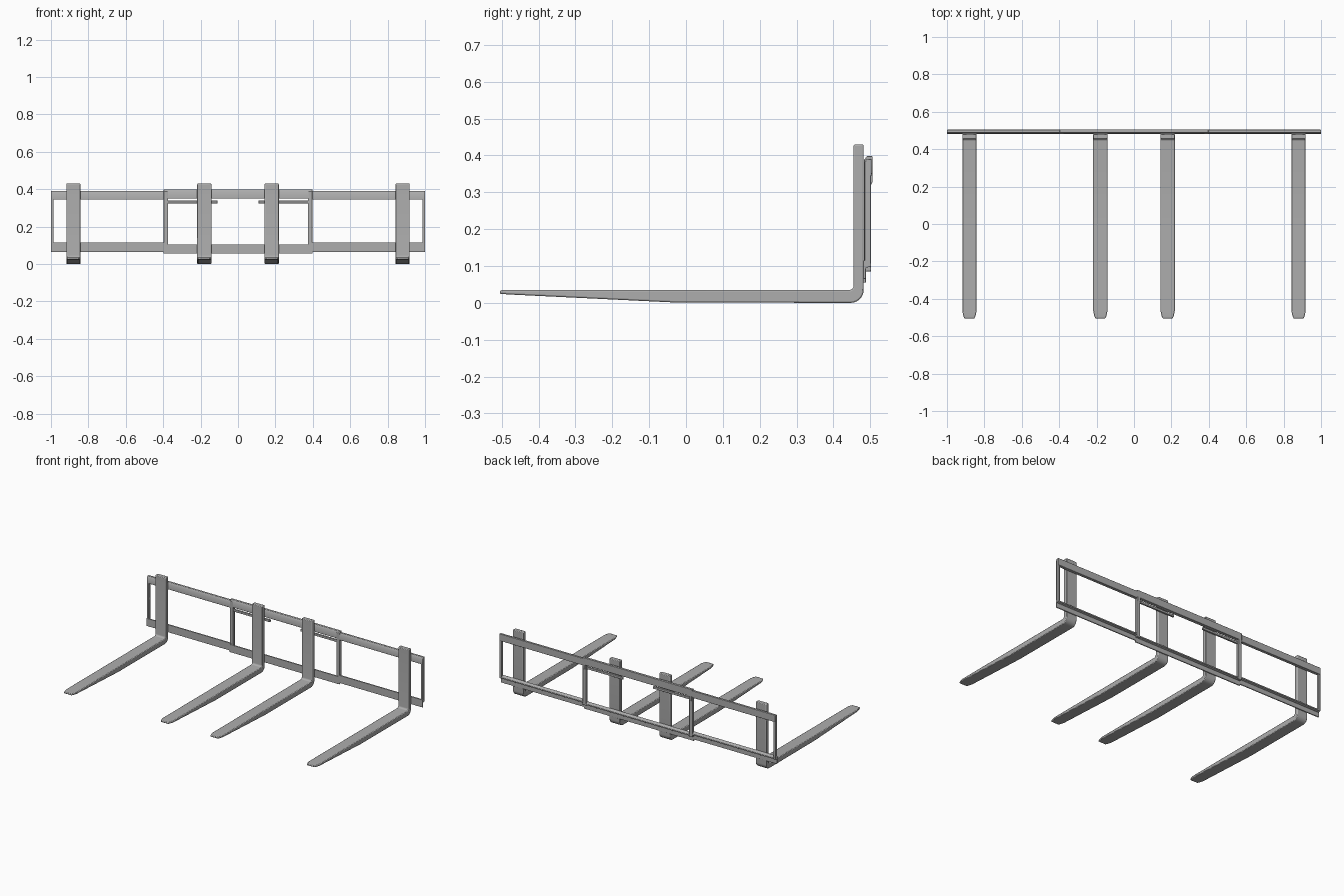
import bpy, bmesh, math

cube = bpy.data.objects.get("Cube")
if cube:
    bpy.data.objects.remove(cube)

steel = bpy.data.materials.new("grey_steel")
steel.use_nodes = True
colour = (0.42, 0.42, 0.42, 1)
steel.diffuse_color = colour
steel.node_tree.nodes["Principled BSDF"].inputs["Base Color"].default_value = colour


def finish(name, bm, bevel, segments=2):
    bmesh.ops.recalc_face_normals(bm, faces=bm.faces)
    mesh = bpy.data.meshes.new(name)
    bm.to_mesh(mesh)
    bm.free()
    mesh.materials.append(steel)
    obj = bpy.data.objects.new(name, mesh)
    bpy.context.collection.objects.link(obj)
    mod = obj.modifiers.new("rounded_edges", 'BEVEL')
    mod.width = bevel
    mod.segments = segments
    mod.limit_method = 'ANGLE'
    mod.angle_limit = math.radians(40)
    bpy.ops.object.select_all(action='DESELECT')
    obj.select_set(True)
    bpy.context.view_layer.objects.active = obj
    bpy.ops.object.shade_smooth_by_angle(angle=math.radians(40))
    return obj


def extrude_x(name, profile, x0, x1, bevel=0.002):
    """Closed (y, z) profile stretched along x."""
    bm = bmesh.new()
    face = bm.faces.new([bm.verts.new((x0, y, z)) for y, z in profile])
    ext = bmesh.ops.extrude_face_region(bm, geom=[face])
    moved = [v for v in ext["geom"] if isinstance(v, bmesh.types.BMVert)]
    bmesh.ops.translate(bm, verts=moved, vec=(x1 - x0, 0, 0))
    return finish(name, bm, bevel)


def box(name, x0, x1, y0, y1, z0, z1, bevel=0.002):
    return extrude_x(name, [(y0, z0), (y1, z0), (y1, z1), (y0, z1)], x0, x1, bevel)


def fork(name, x):
    """L-shaped tine: rectangular sections swept from the tip round the heel."""
    # each section: lower/back point, upper/front point, half width
    sections = [((-0.505, 0.024), (-0.505, 0.034), 0.027),
                ((-0.49, 0.0235), (-0.49, 0.035), 0.033),
                ((-0.465, 0.022), (-0.465, 0.035), 0.038),
                ((-0.03, 0.001), (-0.03, 0.035), 0.038)]
    for i in range(7):
        a = math.radians(15 * i)
        s, c = math.sin(a), math.cos(a)
        sections.append(((0.447 + 0.035 * s, 0.035 - 0.035 * c),
                         (0.443 + 0.012 * s, 0.047 - 0.012 * c), 0.038))
    sections.append(((0.482, 0.43), (0.455, 0.43), 0.038))
    bm = bmesh.new()
    rings = []
    for (y0, z0), (y1, z1), w in sections:
        rings.append([bm.verts.new(p) for p in ((x - w, y0, z0), (x + w, y0, z0),
                                                (x + w, y1, z1), (x - w, y1, z1))])
    for a, b in zip(rings, rings[1:]):
        for i in range(4):
            j = (i + 1) % 4
            bm.faces.new((a[i], a[j], b[j], b[i]))
    bm.faces.new(rings[0])
    bm.faces.new(rings[-1])
    return finish(name, bm, 0.004)


def top_rail(name, x0, x1, z0, z1, back):
    # rail with a sloping crown on the front
    extrude_x(name, [(0.484, z0), (back, z0), (back, z1),
                     (0.490, z1), (0.484, z1 - 0.010)], x0, x1)


def bottom_rail(name, x0, x1, z0):
    # angle section: upright plate with a rear flange
    extrude_x(name, [(0.481, z0), (0.488, z0), (0.488, z0 + 0.030), (0.502, z0 + 0.034),
                     (0.502, z0 + 0.042), (0.488, z0 + 0.050), (0.481, z0 + 0.050)],
              x0, x1, 0.001)


# Four forks
for side, s in (("left", 1), ("right", -1)):
    fork("outer_fork_" + side, s * 0.88)
    fork("inner_fork_" + side, s * 0.18)

# Centre frame
top_rail("centre_top_rail", -0.398, 0.398, 0.350, 0.398, 0.506)
bottom_rail("centre_bottom_rail", -0.398, 0.398, 0.055)

# Side frames, posts and locking bars
for side, s in (("left", 1), ("right", -1)):
    def span(a, b):
        return sorted((s * a, s * b))
    top_rail("side_top_rail_" + side, *span(0.39, 1.0), 0.344, 0.390, 0.504)
    bottom_rail("side_bottom_rail_" + side, *span(0.39, 1.0), 0.065)
    box("end_post_" + side, *span(0.986, 1.0), 0.484, 0.502, 0.10, 0.36)
    box("centre_post_" + side, *span(0.374, 0.398), 0.483, 0.502, 0.085, 0.39)
    extrude_x("post_gusset_" + side, [(0.500, 0.315), (0.506, 0.328), (0.506, 0.394),
                                      (0.500, 0.394)], *span(0.376, 0.396), 0.001)
    box("locking_bar_" + side, *span(0.11, 0.38), 0.486, 0.498, 0.324, 0.339)
